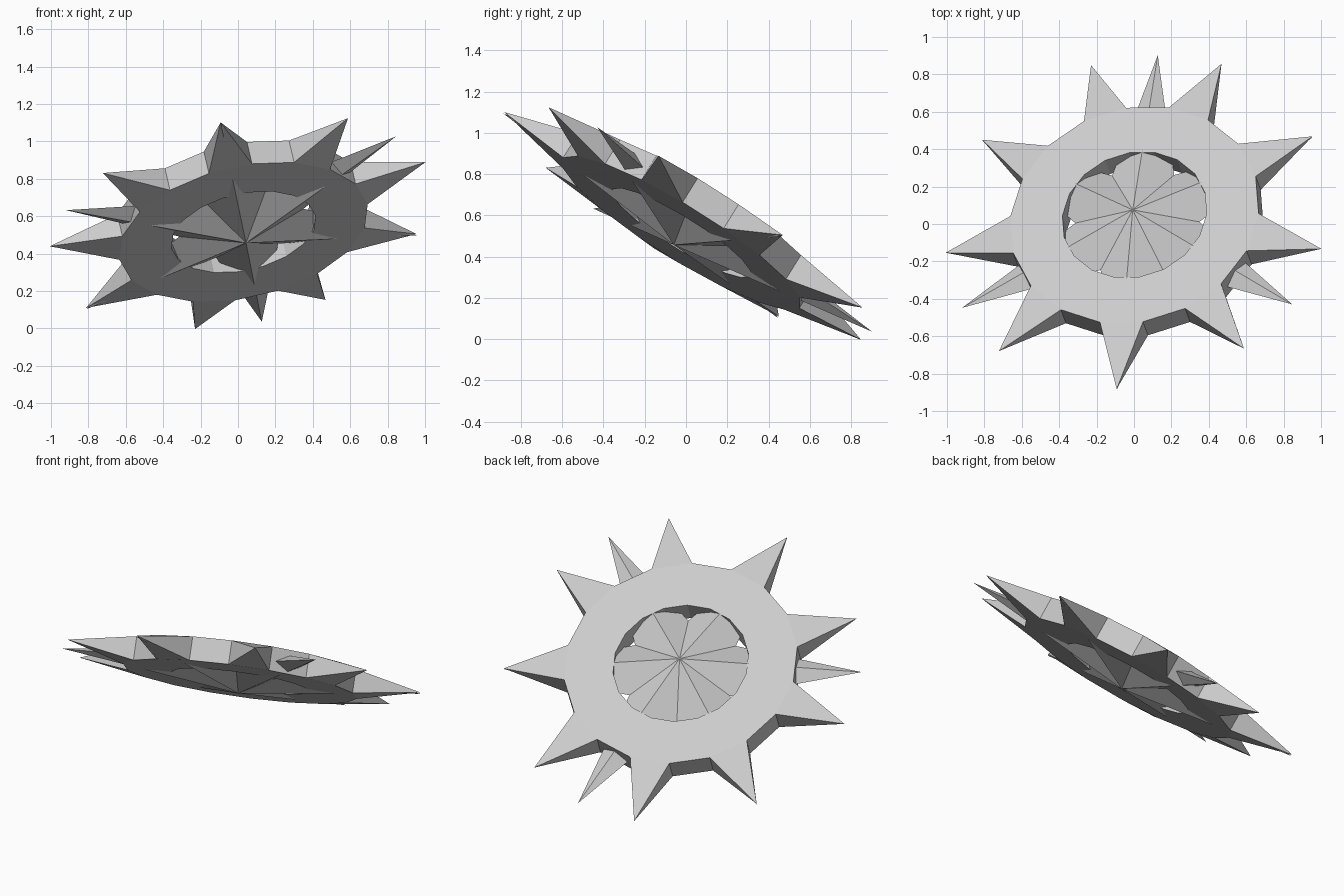
import bpy, bmesh
from math import sin, cos, radians
from mathutils import Vector, Matrix

if "Cube" in bpy.data.objects:
    bpy.data.objects.remove(bpy.data.objects["Cube"])

# Tilted frame shared by both parts
n = Vector((-0.192, 0.517, 0.834)).normalized()
u = Vector((0.11, 0.893, -0.533))
u = (u - n * u.dot(n)).normalized()
v = n.cross(u)
frame = Matrix((u, v, n)).transposed().to_4x4()
frame.translation = (0.018, 0.008, 0.565)

TIP = 1.045


def polar(r, deg, h):
    return Vector((r * cos(radians(deg)), r * sin(radians(deg)), h))


def finish(bm, name):
    bmesh.ops.recalc_face_normals(bm, faces=bm.faces)
    bm.transform(frame)
    me = bpy.data.meshes.new(name)
    bm.to_mesh(me)
    bm.free()
    ob = bpy.data.objects.new(name, me)
    bpy.context.collection.objects.link(ob)


# Thick 18-sided ring with nine wedge spikes
TOP, BOTTOM = 0.08, -0.06
bm = bmesh.new()


def loop(r, h):
    return [bm.verts.new(polar(r, 10 + 20 * k, h)) for k in range(18)]


ot, ob_, it, ib = loop(0.68, TOP), loop(0.68, BOTTOM), loop(0.395, TOP), loop(0.395, BOTTOM)
for k in range(18):
    j = (k + 1) % 18
    bm.faces.new((it[k], ot[k], ot[j], it[j]))
    bm.faces.new((ib[k], ib[j], ob_[j], ob_[k]))
    bm.faces.new((it[k], it[j], ib[j], ib[k]))
    if k % 2:
        bm.faces.new((ot[k], ob_[k], ob_[j], ot[j]))
    else:
        tip = bm.verts.new(polar(TIP, 20 + 20 * k, 0.008))
        bm.faces.new((ot[k], tip, ot[j]))
        bm.faces.new((ob_[k], ob_[j], tip))
        bm.faces.new((ot[k], ob_[k], tip))
        bm.faces.new((ob_[j], ot[j], tip))
finish(bm, "spiked_ring")

# Six-pointed faceted star through the ring
bm = bmesh.new()
apexes = [bm.verts.new((0, 0, h)) for h in (0.13, -0.13)]
rim = [bm.verts.new(polar(0.34 if k % 2 else TIP, 30 * k, 0)) for k in range(12)]
for k in range(12):
    for a in apexes:
        bm.faces.new((a, rim[k], rim[(k + 1) % 12]))
finish(bm, "inner_star")
